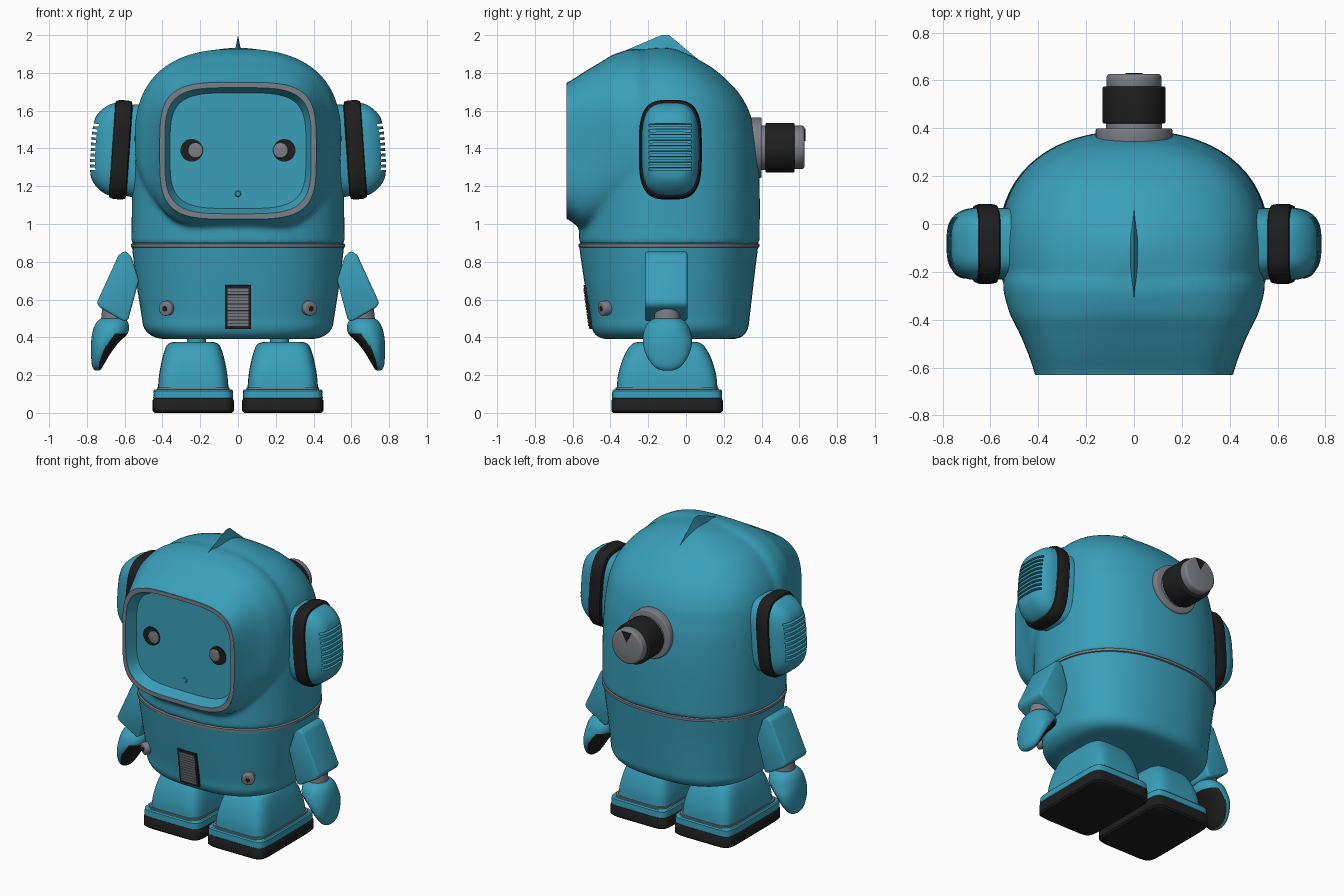
import bpy, bmesh, math
from mathutils import Matrix, Vector

if "Cube" in bpy.data.objects:
    bpy.data.objects.remove(bpy.data.objects["Cube"])


def material(name, rgb):
    m = bpy.data.materials.new(name)
    m.diffuse_color = (*rgb, 1)
    m.use_nodes = True
    m.node_tree.nodes["Principled BSDF"].inputs["Base Color"].default_value = m.diffuse_color
    return m


TEAL = material("teal", (0.04, 0.345, 0.49))
BLACK = material("black", (0.013, 0.013, 0.013))
GREY = material("grey", (0.2, 0.21, 0.235))


def finish(bm, name, mat, mirror=False, xf=None):
    bmesh.ops.recalc_face_normals(bm, faces=bm.faces)
    me = bpy.data.meshes.new(name)
    bm.to_mesh(me)
    bm.free()
    if xf:
        me.transform(xf)
    me.materials.append(mat)
    ob = bpy.data.objects.new(name, me)
    bpy.context.collection.objects.link(ob)
    if mirror:
        ob.modifiers.new("mirror", 'MIRROR')
    return ob


def smooth_rings(rings, sub):
    """Catmull-Rom interpolation between ring parameters."""
    out = []
    for i in range(len(rings) - 1):
        p0, p1 = rings[max(i - 1, 0)], rings[i]
        p2, p3 = rings[i + 1], rings[min(i + 2, len(rings) - 1)]
        for k in range(sub):
            t = k / sub
            out.append([0.5 * (2 * b + (c - a) * t + (2 * a - 5 * b + 4 * c - d) * t * t
                               + (3 * b - a - 3 * c + d) * t ** 3)
                        for a, b, c, d in zip(p0, p1, p2, p3)])
    return out + [rings[-1]]


def loft(bm, axis, rings, sub=1, seg=64, loop=False):
    """Superellipse rings (t, cu, cv, hu, hv, n) stacked along an axis."""
    place = {'x': lambda u, v, t: (t, u, v), 'y': lambda u, v, t: (u, t, v),
             'z': lambda u, v, t: (u, v, t)}[axis]
    rows = []
    for t, cu, cv, hu, hv, n in (smooth_rings(rings, sub) if sub > 1 else rings):
        row = []
        for i in range(seg):
            a = 2 * math.pi * (i + 0.5) / seg
            c, s = math.cos(a), math.sin(a)
            u = math.copysign(abs(c) ** (2 / n), c) * hu + cu
            v = math.copysign(abs(s) ** (2 / n), s) * hv + cv
            row.append(bm.verts.new(place(u, v, t)))
        rows.append(row)
    pairs = list(zip(rows, rows[1:])) + ([(rows[-1], rows[0])] if loop else [])
    for a, b in pairs:
        for i in range(seg):
            j = (i + 1) % seg
            bm.faces.new((a[i], a[j], b[j], b[i]))
    if not loop:
        bm.faces.new(rows[0])
        bm.faces.new(rows[-1])
    return bm


def lofted(name, mat, axis, rings, sub=1, mirror=False, xf=None, loop=False):
    return finish(loft(bmesh.new(), axis, rings, sub, loop=loop), name, mat, mirror, xf)


def add_box(bm, c, size):
    bmesh.ops.create_cube(bm, size=1, matrix=Matrix.Translation(c) @ Matrix.Diagonal((*size, 1)))
    return bm


def cylinder(name, mat, p1, p2, r1, r2=None, bevel=0.0, mirror=False):
    p1, p2 = Vector(p1), Vector(p2)
    d = p2 - p1
    bm = bmesh.new()
    bmesh.ops.create_cone(bm, cap_ends=True, segments=40, radius1=r1,
                          radius2=r1 if r2 is None else r2, depth=d.length,
                          matrix=Matrix.Translation((p1 + p2) / 2)
                          @ d.to_track_quat('Z', 'Y').to_matrix().to_4x4())
    if bevel:
        rim = [e for e in bm.edges if any(len(f.verts) > 4 for f in e.link_faces)]
        bmesh.ops.bevel(bm, geom=rim, offset=bevel, segments=3, affect='EDGES', profile=0.5)
    return finish(bm, name, mat, mirror)


def prism(name, mat, pts, y0, y1, bevel, mirror=False):
    """Polygon in xz, extruded along y."""
    bm = bmesh.new()
    f = bm.faces.new([bm.verts.new((x, y0, z)) for x, z in pts])
    r = bmesh.ops.extrude_face_region(bm, geom=[f])
    bmesh.ops.translate(bm, vec=(0, y1 - y0, 0),
                        verts=[v for v in r["geom"] if isinstance(v, bmesh.types.BMVert)])
    if bevel:
        bmesh.ops.bevel(bm, geom=bm.edges[:], offset=bevel, segments=3, affect='EDGES', profile=0.5)
    return finish(bm, name, mat, mirror)


def cut(ob, *cutters):
    """Boolean each cutter away, apply all modifiers, drop the cutters."""
    for c in cutters:
        c.hide_render = True
        m = ob.modifiers.new("cut", 'BOOLEAN')
        m.operation, m.solver, m.object = 'DIFFERENCE', 'EXACT', c
    bpy.ops.object.select_all(action='DESELECT')
    ob.select_set(True)
    bpy.context.view_layer.objects.active = ob
    bpy.ops.object.convert(target='MESH')
    for c in cutters:
        bpy.data.objects.remove(c)


# Head: dome and visor hood blended together; (z, half width, front y, back y)
dome = [(.89, .565, -.567, .39), (1.2, .56, -.565, .39), (1.4, .553, -.565, .378),
        (1.5, .546, -.565, .36), (1.6, .53, -.55, .333), (1.7, .49, -.51, .275),
        (1.8, .41, -.45, .175), (1.86, .32, -.41, .085), (1.905, .2, -.34, -.005),
        (1.928, .08, -.2, -.07), (1.932, .02, -.13, -.1)]
bm = loft(bmesh.new(), 'z', [(z, 0, (a + b) / 2, h, (b - a) / 2, 2.3) for z, h, a, b in dome], 4, 96)
loft(bm, 'y', [(-.68, 0, 1.388, .405, .352, 4), (-.63, 0, 1.388, .414, .36, 4),
               (-.55, 0, 1.387, .44, .411, 3.8), (-.46, 0, 1.415, .477, .437, 3.3),
               (-.35, 0, 1.439, .528, .471, 2.7), (-.2, 0, 1.44, .54, .472, 2.4),
               (0, 0, 1.35, .4, .35, 2.4)], 4, 96)
head = finish(bm, "head", TEAL)
m = head.modifiers.new("blend", 'REMESH')
m.mode, m.voxel_size = 'VOXEL', 0.015
m = head.modifiers.new("soften", 'SMOOTH')
m.factor, m.iterations = 0.5, 8
slab = finish(add_box(bmesh.new(), (0, -.83, 1.4), (2, .4, 2)), "slab_cutter", TEAL)
recess = lofted("recess_cutter", TEAL, 'y', [(-.7, 0, 1.388, .416, .362, 4),
                                              (-.56, 0, 1.388, .36, .306, 4)])
cut(head, slab, recess)

# Grey visor rim
lofted("visor_rim", GREY, 'y', [(y, 0, 1.388, .389 + d, .335 + d, 4) for y, d in
                                ((-.61, 0), (-.632, 0), (-.632, .024), (-.61, .024))], loop=True)

# Face
cylinder("eye", BLACK, (.245, -.55, 1.39), (.245, -.567, 1.39), .06, mirror=True)
cylinder("pupil", GREY, (.225, -.55, 1.39), (.225, -.574, 1.39), .04, bevel=.004, mirror=True)
cylinder("mouth", TEAL, (0, -.55, 1.16), (0, -.566, 1.16), .024, .012)

# Top fin
bm = bmesh.new()
base = [bm.verts.new(p) for p in ((0, -.4, 1.885), (.02, -.2, 1.9), (.02, -.05, 1.9),
                                  (0, .09, 1.85), (-.02, -.05, 1.9), (-.02, -.2, 1.9))]
ridge = [bm.verts.new(p) for p in ((0, -.13, 2.0), (0, -.09, 2.0))]
b, (r0, r1) = base, ridge
for f in ((b[0], b[1], r0), (b[1], b[2], r1, r0), (b[2], b[3], r1), (b[3], b[4], r1),
          (b[4], b[5], r0, r1), (b[5], b[0], r0), tuple(b)):
    bm.faces.new(f)
finish(bm, "top_fin", TEAL)

# Lower body and seam ring
lofted("lower_body", TEAL, 'z', [(.39, 0, -.085, .36, .30, 2.6), (.393, 0, -.085, .41, .35, 2.6),
                                 (.41, 0, -.085, .46, .39, 2.6), (.45, 0, -.085, .498, .414, 2.5),
                                 (.52, 0, -.085, .512, .424, 2.4), (.7, 0, -.09, .54, .45, 2.3),
                                 (.88, 0, -.092, .562, .474, 2.3)], 5)
lofted("seam_ring", GREY, 'z', [(.872, 0, -.09, .55, .464, 2.3), (.878, 0, -.09, .567, .48, 2.3),
                                (.894, 0, -.09, .567, .48, 2.3), (.902, 0, -.09, .55, .464, 2.3)])

# Ears, leaning outwards at the bottom
P = Matrix.Translation((.62, 0, 1.393))
TILT = P @ Matrix.Rotation(math.radians(-4), 4, 'Y') @ P.inverted()


def ear(name, mat, prof, sub=1, mirror=True):
    return lofted(name, mat, 'x', [(x, -.083, 1.393, hy, hz, 3.3) for x, hy, hz in prof],
                  sub, mirror, TILT)


ear("ear_plate", TEAL, [(.48, .15, .245), (.565, .15, .245), (.585, .14, .235)])
ear("ear_cushion", BLACK, [(.572, .14, .235), (.58, .163, .258), (.60, .167, .263),
                           (.645, .167, .263), (.663, .16, .255), (.67, .14, .235)])
cap = ear("ear_cap", TEAL, [(.65, .152, .246), (.675, .15, .243), (.71, .142, .226),
                            (.745, .122, .194), (.768, .092, .155), (.778, .05, .09),
                            (.779, .01, .02)], 4, False)
bm = bmesh.new()
for i in range(9):
    add_box(bm, (.79, -.083, 1.282 + i * .029), (.13, .225, .014))
slots = finish(bm, "slot_cutter", TEAL, xf=TILT)
cut(cap, slots)
cap.modifiers.new("mirror", 'MIRROR')

# Back knob
cylinder("knob_flange", GREY, (0, .33, 1.404), (0, .4, 1.404), .16, bevel=.008)
cylinder("knob_neck", GREY, (0, .36, 1.404), (0, .44, 1.404), .118)
cylinder("knob_grip", BLACK, (0, .42, 1.404), (0, .575, 1.404), .132, bevel=.008)
cylinder("knob_cap", GREY, (0, .56, 1.406), (0, .628, 1.406), .115, bevel=.015)
prism("knob_pointer", BLACK, [(-.035, 1.505), (.035, 1.505), (0, 1.44)], .6, .632, 0)

# Arms, wrists and mitten hands with black palms
prism("upper_arm", TEAL, [(.565, .83), (.595, .857), (.63, .84), (.747, .585), (.735, .56),
                          (.605, .485), (.582, .49), (.525, .70)], -.217, .007, .012, True)
cylinder("wrist", GREY, (.65, -.1, .56), (.66, -.1, .46), .068, mirror=True)
hand = lofted("hand", TEAL, 'z', [(.505, .66, -.1, .04, .05, 2.2), (.495, .663, -.1, .07, .08, 2.2),
                                  (.465, .668, -.1, .09, .11, 2.2), (.42, .678, -.1, .094, .126, 2.2),
                                  (.37, .706, -.098, .072, .13, 2.2), (.31, .728, -.098, .05, .115, 2.2),
                                  (.255, .742, -.098, .032, .08, 2.2), (.23, .745, -.098, .018, .045, 2.2),
                                  (.224, .745, -.098, .006, .015, 2.2)], 4, True)
hand.data.materials.append(BLACK)
for p in hand.data.polygons:
    if p.normal.x < -.3 and p.center.z < .415:
        p.material_index = 1

# Feet: (z, half width, half depth, squareness)
def foot(name, mat, prof, sub=1):
    return lofted(name, mat, 'z', [(z, .237, -.1, hx, hy, n) for z, hx, hy, n in prof], sub, True)


foot("sole", BLACK, [(0, .205, .285, 9), (.01, .215, .295, 9), (.066, .215, .295, 9), (.075, .21, .29, 9)])
foot("shoe_band", TEAL, [(.072, .205, .285, 9), (.078, .212, .292, 9), (.117, .21, .29, 9), (.124, .203, .283, 9)])
foot("shoe_trim", GREY, [(.12, .192, .272, 8), (.134, .192, .272, 8)])
foot("leg", TEAL, [(.125, .187, .267, 6), (.2, .181, .26, 5.5), (.28, .166, .237, 5),
                   (.335, .15, .21, 4.5), (.362, .136, .188, 4.2), (.374, .11, .16, 4),
                   (.376, .07, .1, 4)], 4)
cylinder("hip_peg", TEAL, (.22, -.09, .36), (.22, -.09, .42), .05, mirror=True)

# Chest vent, leaning with the body front
LEAN = Matrix.Translation((0, -.517, .561)) @ Matrix.Rotation(math.radians(7.5), 4, 'X')
bm = add_box(bmesh.new(), (0, .012, 0), (.14, .044, .234))
finish(bm, "vent_frame", BLACK, xf=LEAN)
bm = bmesh.new()
for i in range(12):
    add_box(bm, (0, -.008, -.094 + i * .0171), (.112, .012, .0135))
finish(bm, "vent_slats", GREY, xf=LEAN)

# Body screws
S, N = Vector((.375, -.425, .555)), Vector((.45, -.88, -.12)).normalized()
cylinder("screw", GREY, S - N * .03, S + N * .028, .039, bevel=.008, mirror=True)
cylinder("screw_socket", BLACK, S, S + N * .03, .014, mirror=True)

# Smooth shading with crisp edges
bpy.ops.object.select_all(action='SELECT')
bpy.context.view_layer.objects.active = head
bpy.ops.object.shade_smooth_by_angle(angle=math.radians(38))
